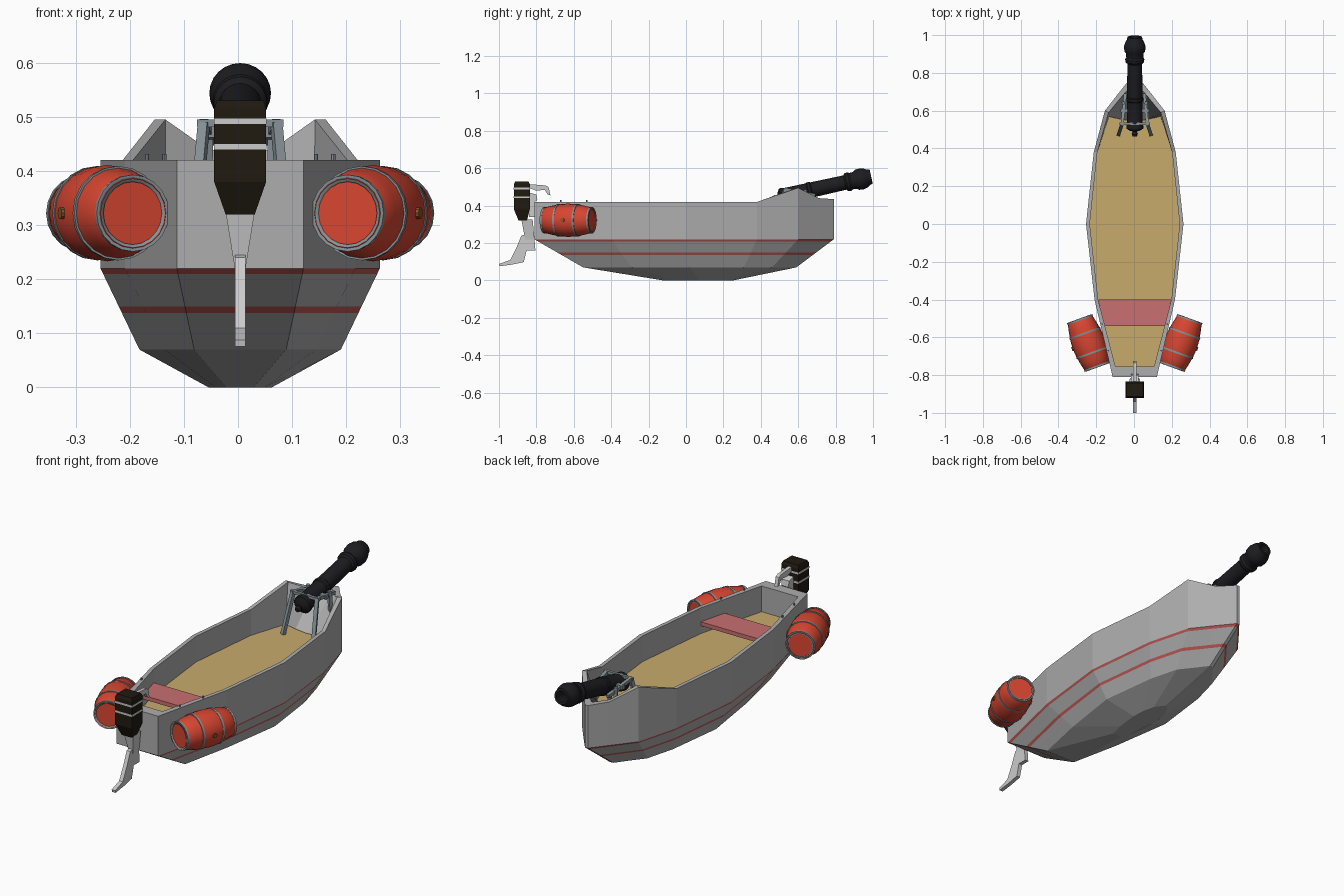
import bpy, bmesh, math
from mathutils import Vector

if "Cube" in bpy.data.objects:
    bpy.data.objects.remove(bpy.data.objects["Cube"])


def material(name, rgb):
    m = bpy.data.materials.new(name)
    m.diffuse_color = (*rgb, 1)
    m.use_nodes = True
    m.node_tree.nodes["Principled BSDF"].inputs["Base Color"].default_value = m.diffuse_color
    return m


RED = material("barrel_red", (0.68, 0.06, 0.03))
STRIPE = material("stripe_red", (0.50, 0.10, 0.09))
ROSE = material("seat_rose", (0.58, 0.16, 0.16))
TAN = material("deck_tan", (0.58, 0.41, 0.15))
IRON = material("black_iron", (0.012, 0.012, 0.015))
BROWN = material("motor_brown", (0.014, 0.010, 0.005))
STEEL = material("blue_steel", (0.24, 0.29, 0.31))
WHITE = material("band_white", (0.65, 0.65, 0.63))
BUNG = material("bung_brown", (0.25, 0.09, 0.02))


def make(name, verts, faces, mats=(), slots=None):
    me = bpy.data.meshes.new(name)
    me.from_pydata([tuple(v) for v in verts], [], faces)
    for m in mats:
        me.materials.append(m)
    if slots:
        for p, s in zip(me.polygons, slots):
            p.material_index = s
    bm = bmesh.new()
    bm.from_mesh(me)
    bmesh.ops.recalc_face_normals(bm, faces=bm.faces)
    bm.to_mesh(me)
    bm.free()
    o = bpy.data.objects.new(name, me)
    bpy.context.collection.objects.link(o)
    return o


def loft(name, rings, mats=(), row_slots=None):
    """Skin a stack of equal-length rings and cap both ends."""
    n = len(rings[0])
    verts = [v for r in rings for v in r]
    faces, slots = [], []
    for k in range(len(rings) - 1):
        for i in range(n):
            j = (i + 1) % n
            faces.append((k * n + i, k * n + j, (k + 1) * n + j, (k + 1) * n + i))
            slots.append(row_slots[k] if row_slots else 0)
    faces += [tuple(range(n)), tuple((len(rings) - 1) * n + i for i in range(n))]
    return make(name, verts, faces, mats, slots + [0, 0])


def rect(hx, y0, y1, z):
    return [(-hx, y0, z), (hx, y0, z), (hx, y1, z), (-hx, y1, z)]


def plate(name, yz, hx, mats=()):
    return loft(name, [[(x, y, z) for y, z in yz] for x in (-hx, hx)], mats)


def beam(name, a, b, w, mats=()):
    a, b = Vector(a), Vector(b)
    q = (b - a).to_track_quat('Z', 'Y')
    sq = [(-w, -w, 0), (w, -w, 0), (w, w, 0), (-w, w, 0)]
    return loft(name, [[p + q @ Vector(c) for c in sq] for p in (a, b)], mats)


def lathe(name, prof, segs, base, axis, mats=()):
    q, base = Vector(axis).to_track_quat('Z', 'Y'), Vector(base)
    rings = []
    for r, t in prof:
        ang = [2 * math.pi * i / segs for i in range(segs)]
        rings.append([base + q @ Vector((r * math.cos(a), r * math.sin(a), t)) for a in ang])
    o = loft(name, rings, mats)
    bpy.ops.object.select_all(action='DESELECT')
    o.select_set(True)
    bpy.context.view_layer.objects.active = o
    bpy.ops.object.shade_smooth_by_angle(angle=math.radians(32))
    return o


# Hull: half outlines listed stern to bow as (half width, y, z)
def flat(pts, z):
    return [(h, y, z) for h, y in pts]


def full(half):
    return [Vector(p) for p in half] + [Vector((-h, y, z)) for h, y, z in reversed(half)]


def mix(a, b, t):
    return [p.lerp(q, t) for p, q in zip(a, b)]


plan = [(.117, -.81), (.213, -.4), (.258, 0), (.217, .38), (.158, .6), (.072, .71), (.008, .79)]
sheer = [.42, .42, .42, .42, .495, .44, .435]
inner = [(.102, -.755), (.194, -.4), (.238, 0), (.198, .38), (.138, .59), (.06, .685), (.004, .745)]
floor = inner[:4] + [(.137, .57), (.075, .555), (.004, .545)]
chine = [(.085, -.55), (.14, -.29), (.186, .02), (.15, .31), (.11, .46), (.055, .53), (.01, .59)]
keel = [(.025, -.12), (.045, -.05), (.058, .07), (.055, .14), (.04, .2), (.02, .23), (.005, .25)]
low, mid = full(flat(chine, .07)), full(flat(plan, .22))
rings = [full(flat(keel, 0)), low, mix(low, mid, .45), mix(low, mid, .53), mix(low, mid, .93), mid,
         full([(h, y, z) for (h, y), z in zip(plan, sheer)]),
         full([(h, y, z) for (h, y), z in zip(inner, sheer)]),
         full(flat(floor, .28))]
grey = bpy.data.materials.new("hull_grey")
grey.diffuse_color = (0.42, 0.42, 0.42, 1)
grey.use_nodes = True
grey.node_tree.nodes["Principled BSDF"].inputs["Base Color"].default_value = grey.diffuse_color
loft("hull", rings, (grey, STRIPE), [0, 0, 1, 0, 1, 0, 0, 0])
loft("deck", [full(flat(floor, z)) for z in (.28, .29)], (TAN,))

# Seat plank across the stern
seat = [(-.16, -.54), (.16, -.54), (.193, -.4), (-.193, -.4)]
loft("seat", [[(x, y, z) for x, y in seat] for z in (.33, .35)], (ROSE,))

# Small pegs on the rail and floats hanging beside it
stave = [(0, -.134), (.060, -.134), (.064, -.138), (.068, -.134), (.078, -.09), (.086, -.045), (.089, 0)]
stave += [(r, -t) for r, t in reversed(stave[:-1])]
tilt = math.radians(20)
for s, side in ((-1, "left"), (1, "right")):
    axis = Vector((s * math.sin(tilt), math.cos(tilt), 0))
    out = Vector((s * math.cos(tilt), -math.sin(tilt), 0))
    c = Vector((s * .245, -.63, .322))
    lathe(f"{side}_barrel", stave, 20, c, axis, (RED,))
    for i, (t, r) in enumerate(((-.132, .070), (-.055, .086), (.055, .086), (.132, .070))):
        hoop = [(r - .012, -.005), (r + .001, -.005), (r + .001, .005), (r - .012, .005)]
        ring = lathe(f"{side}_barrel_hoop_{i}", hoop + hoop[:1], 20, c + axis * t, axis, (STEEL,))
        bm = bmesh.new()
        bm.from_mesh(ring.data)
        bmesh.ops.delete(bm, geom=[f for f in bm.faces if len(f.verts) > 4], context='FACES')
        bmesh.ops.remove_doubles(bm, verts=bm.verts, dist=1e-5)
        bm.to_mesh(ring.data)
        bm.free()
    lathe(f"{side}_bung", [(.011, 0), (.011, .012)], 10, c + out * .082, out, (BUNG,))
    for i, (h, y) in enumerate(((.14, -.67), (.172, -.53))):
        lathe(f"{side}_peg_{i}", [(.004, 0), (.004, .013)], 8, (s * h, y, .418), (0, 0, 1), (STEEL,))

# Cannon on the bow
gun = [(0, 0), (.012, .002), (.016, .015), (.010, .028), (.03, .035), (.045, .045), (.045, .06),
       (.042, .066), (.041, .19), (.045, .195), (.045, .21), (.041, .215), (.039, .395), (.049, .405),
       (.051, .42), (.045, .43), (.046, .45), (.055, .463), (.057, .488), (.051, .51), (.042, .525),
       (.038, .54), (.026, .54), (.024, .46), (0, .46)]
a = math.radians(12.5)
lathe("cannon", gun, 24, (0, .463, .438), (0, math.cos(a), math.sin(a)), (IRON,))

# Cannon stand
for s, side in ((-1, "left"), (1, "right")):
    top = (s * .067, .53, .488)
    beam(f"{side}_stand_rear_leg", top, (s * .085, .475, .29), .009, (STEEL,))
    beam(f"{side}_stand_front_leg", (s * .06, .64, .485), (s * .062, .645, .37), .008, (STEEL,))
    beam(f"{side}_stand_rail", top, (s * .05, .69, .455), .008, (STEEL,))
    beam(f"{side}_stand_pivot", (s * .075, .6, .472), (s * .03, .6, .472), .010, (STEEL,))
beam("stand_crossbar", (-.08, .53, .488), (.08, .53, .488), .007, (STEEL,))

# Outboard motor
loft("motor_body", [rect(.027, -.895, -.85, .32), rect(.048, -.92, -.835, .38),
                    rect(.048, -.92, -.835, .515), rect(.043, -.912, -.842, .53)], (BROWN,))
for i, z in enumerate((.445, .492)):
    loft(f"motor_band_{i}", [rect(.0485, -.921, -.834, z + d) for d in (-.005, .005)], (WHITE,))
loft("motor_leg", [rect(.010, -.86, -.805, .16), rect(.010, -.86, -.81, .22),
                   rect(.027, -.88, -.82, .325)])
plate("motor_fin", [(-.845, .25), (-.88, .24), (-.905, .18), (-.94, .11), (-1.0, .088), (-.998, .076),
                    (-.93, .085), (-.868, .098), (-.852, .16)], .010)
plate("motor_clamp", [(-.84, .34), (-.84, .47), (-.80, .46), (-.795, .43), (-.81, .42), (-.81, .34)], .02)
plate("motor_tiller", [(-.84, .495), (-.84, .515), (-.75, .508), (-.735, .5), (-.725, .455), (-.74, .46),
                       (-.755, .485), (-.80, .48)], .009)

# Shift the boat onto its measured centre line
for o in bpy.data.objects:
    o.location.x += .004
